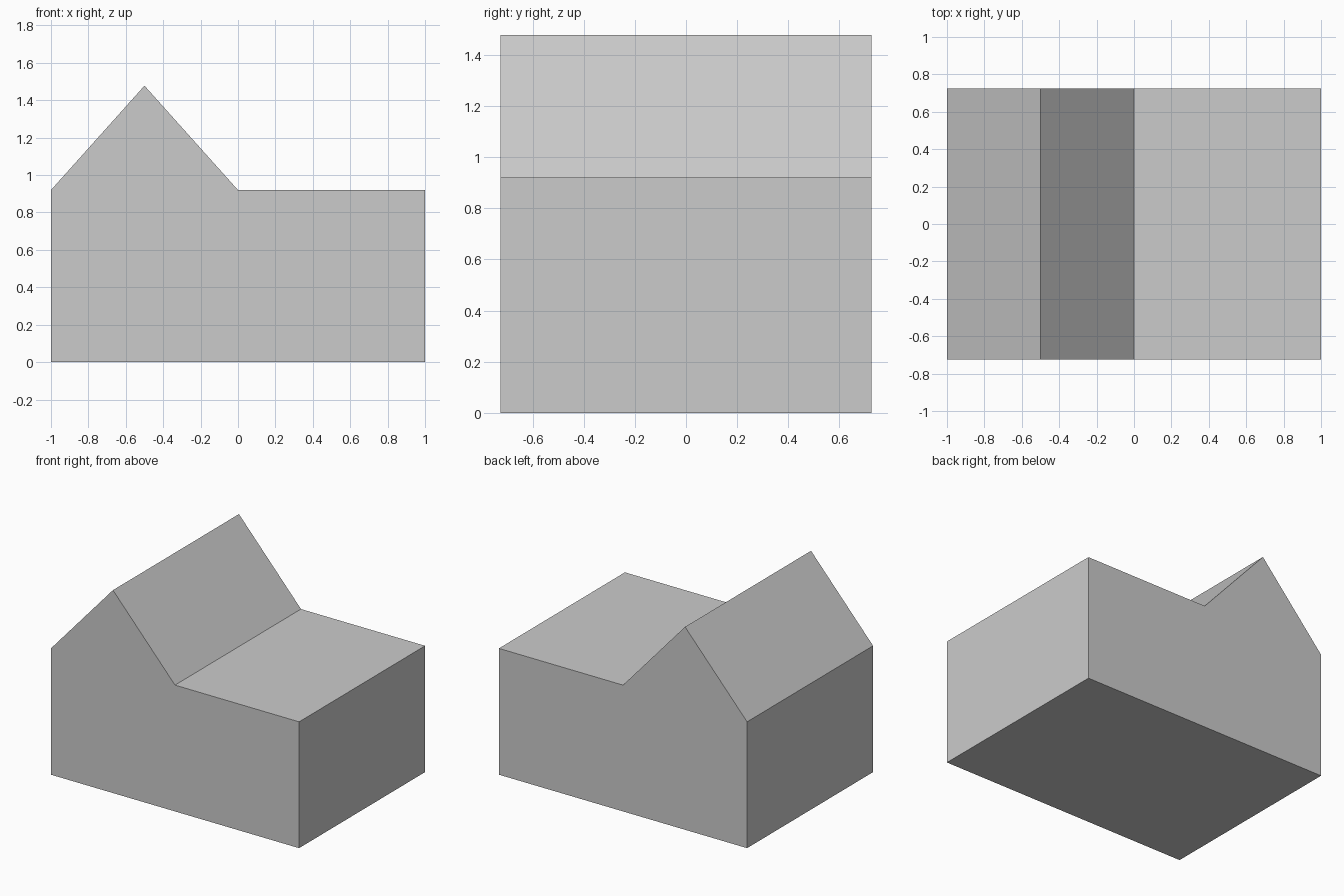
import bpy
import bmesh
from mathutils import Vector

if "Cube" in bpy.data.objects:
    bpy.data.objects.remove(bpy.data.objects["Cube"])

DEPTH = 1.45
# Front outline: block with a gable ridge over its left half
OUTLINE = [(-1, 0), (1, 0), (1, 0.92), (0, 0.92), (-0.5, 1.478), (-1, 0.92)]


def extrude_outline(name, outline, depth):
    bm = bmesh.new()
    face = bm.faces.new([bm.verts.new((x, -depth / 2, z)) for x, z in outline])
    result = bmesh.ops.extrude_face_region(bm, geom=[face])
    back = [v for v in result["geom"] if isinstance(v, bmesh.types.BMVert)]
    bmesh.ops.translate(bm, verts=back, vec=Vector((0, depth, 0)))
    bmesh.ops.recalc_face_normals(bm, faces=bm.faces)
    mesh = bpy.data.meshes.new(name)
    bm.to_mesh(mesh)
    bm.free()
    obj = bpy.data.objects.new(name, mesh)
    bpy.context.collection.objects.link(obj)
    return obj


# Solid building block with half-width gable
extrude_outline("gabled_block", OUTLINE, DEPTH)
